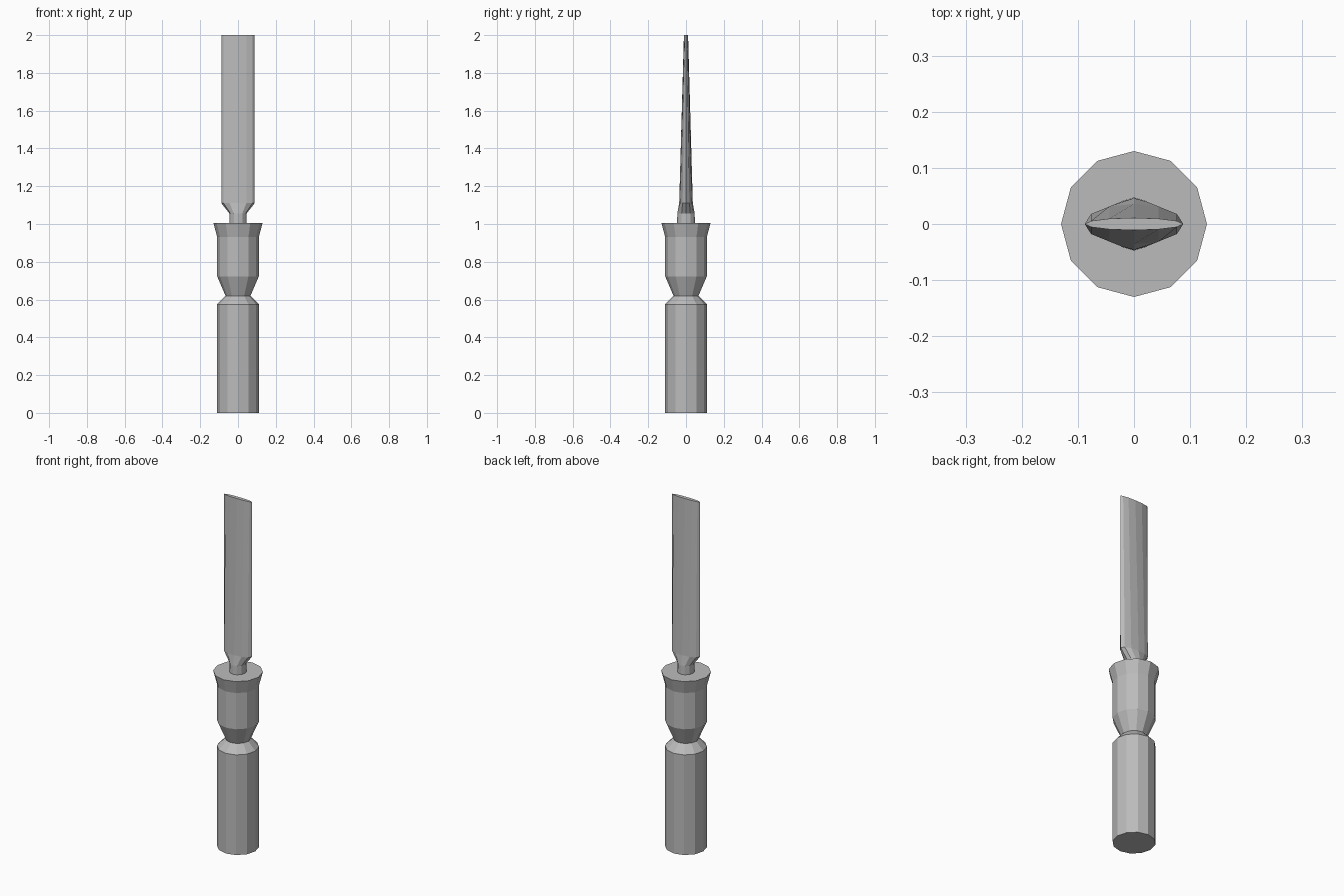
import bpy
import bmesh
from math import cos, sin, tau

cube = bpy.data.objects.get("Cube")
if cube:
    bpy.data.objects.remove(cube, do_unlink=True)

SIDES = 12

grey = bpy.data.materials.new("plain grey")
grey.use_nodes = True
colour = (0.5, 0.5, 0.5, 1)
grey.diffuse_color = colour
grey.node_tree.nodes["Principled BSDF"].inputs["Base Color"].default_value = colour


def loft(name, sections):
    """Join elliptical rings (half width, half depth, height) and cap both ends."""
    bm = bmesh.new()
    rings = []
    for rx, ry, z in sections:
        rings.append([bm.verts.new((rx * cos(tau * i / SIDES), ry * sin(tau * i / SIDES), z))
                      for i in range(SIDES)])
    for low, high in zip(rings, rings[1:]):
        for i in range(SIDES):
            j = (i + 1) % SIDES
            bm.faces.new((low[i], low[j], high[j], high[i]))
    bm.faces.new(rings[0][::-1])
    bm.faces.new(rings[-1])
    mesh = bpy.data.meshes.new(name)
    bm.to_mesh(mesh)
    bm.free()
    mesh.materials.append(grey)
    obj = bpy.data.objects.new(name, mesh)
    bpy.context.collection.objects.link(obj)
    return obj


# Turned handle: grip, pinched waist, upper barrel and flared collar
handle_profile = [(0.11, 0), (0.11, 0.575), (0.066, 0.62),
                  (0.11, 0.722), (0.11, 0.93), (0.13, 1.005)]
loft("handle", [(r, r, z) for r, z in handle_profile])

# Round shank that flares into a wide, flat, tapering blade
loft("blade", [(0.045, 0.047, 1.0), (0.045, 0.046, 1.055),
               (0.088, 0.036, 1.11), (0.088, 0.011, 2.0)])
